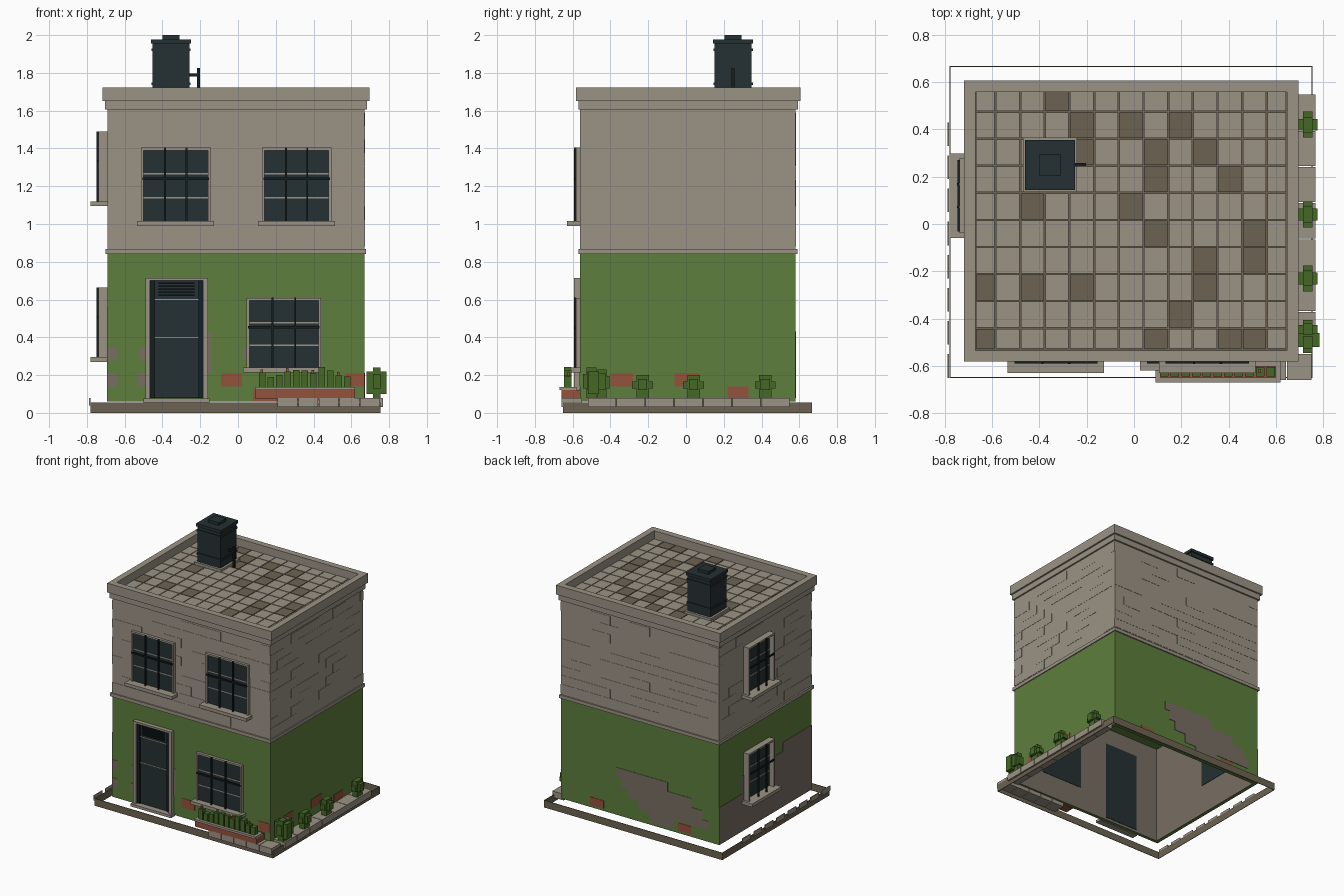
import bpy, bmesh, random
from mathutils import Matrix, Vector

random.seed(4)
old = bpy.data.objects.get("Cube")
if old:
    bpy.data.objects.remove(old, do_unlink=True)


def material(name, rgb):
    m = bpy.data.materials.new(name)
    m.use_nodes = True
    m.diffuse_color = (*rgb, 1)
    m.node_tree.nodes["Principled BSDF"].inputs["Base Color"].default_value = (*rgb, 1)
    return m


STONE = material("pale stone", (0.33, 0.29, 0.235))
EARTH = material("dark brown stone", (0.15, 0.125, 0.085))
GREEN = material("green paint", (0.11, 0.21, 0.045))
PLASTER = material("bare plaster", (0.19, 0.155, 0.125))
GLASS = material("dark slate", (0.018, 0.03, 0.032))
IRON = material("black iron", (0.008, 0.013, 0.014))
BRICK = material("red brick", (0.3, 0.085, 0.045))
LEAF = material("leaf green", (0.06, 0.14, 0.02))

parts = {}
X0, X1, Y0, Y1 = -0.69, 0.67, -0.56, 0.58  # outer wall faces


def box(part, mat, x0, x1, y0, y1, z0, z1):
    """Add a box to the named part."""
    bm, mats = parts.setdefault(part, (bmesh.new(), []))
    if mat not in mats:
        mats.append(mat)
    size = Vector((x1 - x0, y1 - y0, z1 - z0))
    mid = Vector((x0 + x1, y0 + y1, z0 + z1)) / 2
    made = bmesh.ops.create_cube(bm, size=1, matrix=Matrix.Translation(mid) @ Matrix.Diagonal((*size, 1)))
    for f in {f for v in made["verts"] for f in v.link_faces}:
        f.material_index = mats.index(mat)


def wall_box(part, mat, side, u0, u1, d0, d1, z0, z1):
    """Add a box by position along a wall and distance out of it."""
    if side == "front":
        box(part, mat, u0, u1, Y0 - d1, Y0 - d0, z0, z1)
    elif side == "back":
        box(part, mat, u0, u1, Y1 + d0, Y1 + d1, z0, z1)
    elif side == "left":
        box(part, mat, X1 + d0, X1 + d1, u0, u1, z0, z1)
    else:
        box(part, mat, X0 - d1, X0 - d0, u0, u1, z0, z1)


def ring(part, mat, x0, x1, y0, y1, z0, z1, t):
    """Add four walls around a rectangle."""
    box(part, mat, x0, x1, y0, y0 + t, z0, z1)
    box(part, mat, x0, x1, y1 - t, y1, z0, z1)
    box(part, mat, x0, x0 + t, y0 + t, y1 - t, z0, z1)
    box(part, mat, x1 - t, x1, y0 + t, y1 - t, z0, z1)


# Hollow walls, open at the bottom
T = 0.02
ring("upper_walls", STONE, X0, X1, Y0, Y1, 0.84, 1.62, T)
ring("lower_walls", GREEN, X0, X1, Y0, Y1, 0.06, 0.84, T)
ring("inner_lining", PLASTER, X0 + T, X1 - T, Y0 + T, Y1 - T, 0.06, 0.83, 0.005)
box("ceiling", GREEN, X0 + T, X1 - T, Y0 + T, Y1 - T, 0.83, 0.84)
ring("floor_band", STONE, X0 - 0.012, X1 + 0.008, Y0 - 0.01, Y1 + 0.01, 0.842, 0.868, 0.04)

# Shallow upper bricks in staggered courses
for side, u0, u1 in (("front", X0, X1), ("back", X0, X1), ("left", Y0, Y1), ("right", Y0, Y1)):
    for row in range(10):
        u = u0 - 0.085 * (row % 2)
        while u < u1:
            a, b = max(u, u0), min(u + 0.17, u1)
            if random.random() < 0.5 and b - a > 0.02:
                z = 0.88 + row * 0.071
                wall_box("wall_bricks", STONE, side, a, b, 0, 0.002, z, z + 0.07)
            u += 0.17

# Worn patches: side, start, end, bottom, top
bare = (("back", -0.25, 0.19, 0.36, 0.43), ("back", -0.45, 0.15, 0.29, 0.36),
        ("back", -0.55, 0.1, 0.22, 0.29), ("back", -0.6, 0, 0.15, 0.22),
        ("back", -0.3, -0.1, 0.08, 0.15), ("right", Y0, Y1, 0.06, 0.35),
        ("right", Y0, 0.3, 0.35, 0.49), ("right", Y0, -0.2, 0.49, 0.56),
        ("front", X0, -0.64, 0.28, 0.35), ("front", X0, -0.64, 0.14, 0.21),
        ("front", -0.53, -0.49, 0.14, 0.21), ("front", -0.52, -0.49, 0.28, 0.35),
        ("front", -0.165, -0.14, 0.21, 0.42), ("front", 0.03, 0.05, 0.28, 0.35))
red = (("front", -0.09, 0.02, 0.14, 0.21), ("front", 0.57, X1, 0.14, 0.21),
       ("front", 0.08, 0.62, 0.06, 0.13), ("left", -0.4, -0.28, 0.14, 0.21),
       ("left", -0.06, 0.07, 0.14, 0.21), ("left", 0.22, 0.33, 0.07, 0.14),
       ("back", 0.3, 0.42, 0.08, 0.14), ("back", -0.45, -0.34, 0.08, 0.14))
for mat, patches in ((PLASTER, bare), (BRICK, red)):
    for side, a, b, z0, z1 in patches:
        wall_box("worn_patches", mat, side, a, b, 0, 0.003, z0, z1)


def window(name, side, u0, u1, z0, z1, depth, sill):
    """Frame, pane, sill, glazing bars and an iron grille."""
    g = 0.014
    wall_box(name + "_pane", GLASS, side, u0, u1, 0, 0.01, z0, z1)
    for a, b, c, d in ((u0 - g, u0, z0, z1), (u1, u1 + g, z0, z1), (u0 - g, u1 + g, z1, z1 + g)):
        wall_box(name + "_frame", STONE, side, a, b, 0, depth, c, d)
    wall_box(name + "_sill", STONE, side, u0 - 0.034, u1 + 0.034, 0, sill, z0 - 0.025, z0)
    w, h = u1 - u0, z1 - z0
    for k in (1, 2):
        u, z = u0 + w * k / 3, z0 + h * k / 3
        wall_box(name + "_glazing", STONE, side, u0, u1, 0.01, 0.013, z - 0.004, z + 0.004)
        wall_box(name + "_grille", IRON, side, u - 0.005, u + 0.005, depth, depth + 0.01, z0, z1 + 0.015)
    z = z0 + h * 0.6
    wall_box(name + "_grille", IRON, side, u0 - 0.006, u1 + 0.006, depth, depth + 0.008, z - 0.006, z + 0.006)


window("upper_right_window", "front", -0.5, -0.16, 1.015, 1.39, 0.022, 0.07)
window("upper_left_window", "front", 0.14, 0.48, 1.015, 1.39, 0.022, 0.07)
window("lower_front_window", "front", 0.06, 0.425, 0.24, 0.595, 0.022, 0.06)
window("upper_side_window", "right", -0.025, 0.265, 1.12, 1.475, 0.048, 0.09)
window("lower_side_window", "right", -0.025, 0.265, 0.295, 0.65, 0.048, 0.09)

# Door with frame, rails and louvres
wall_box("door", GLASS, "front", -0.465, -0.185, 0, 0.012, 0.08, 0.7)
for a, b, c, d in ((-0.49, -0.465, 0.07, 0.715), (-0.185, -0.16, 0.07, 0.715), (-0.465, -0.185, 0.7, 0.715)):
    wall_box("door_frame", STONE, "front", a, b, 0, 0.032, c, d)
for u in (-0.452, -0.198):
    wall_box("door_stiles", IRON, "front", u - 0.012, u + 0.012, 0.012, 0.02, 0.08, 0.7)
for z in (0.4, 0.6):
    wall_box("door_rails", STONE, "front", -0.44, -0.21, 0.012, 0.015, z - 0.003, z + 0.003)
for k in range(5):
    z = 0.618 + k * 0.016
    wall_box("door_louvres", IRON, "front", -0.42, -0.23, 0.012, 0.02, z, z + 0.009)
wall_box("door_step", STONE, "front", -0.5, -0.15, 0, 0.05, 0.055, 0.075)

# Inside faces of the openings
for a, b, z0, z1 in ((-0.47, -0.18, 0.08, 0.7), (0.06, 0.425, 0.24, 0.595)):
    box("inner_panes", GLASS, a, b, Y0 + 0.025, Y0 + 0.028, z0, z1)
box("inner_panes", GLASS, X0 + 0.025, X0 + 0.028, -0.025, 0.265, 0.295, 0.65)

# Parapet and tiled roof
ring("parapet_lower", STONE, -0.705, 0.682, -0.57, 0.593, 1.605, 1.65, 0.04)
ring("parapet_upper", STONE, -0.718, 0.695, -0.582, 0.606, 1.65, 1.722, 0.048)
box("roof_deck", EARTH, -0.68, 0.655, -0.54, 0.57, 1.64, 1.655)
dark_tiles = ("3", "4 6 8", "4 7 9", "7 10", "2 6", "7 11", "9 11", "0 2 4 9", "8", "0 7 10 11")
for row, marks in enumerate(dark_tiles):
    for col in range(13):
        x0, x1 = max(-0.69 + col * 0.1043, -0.67), min(-0.69 + (col + 1) * 0.1043, 0.645)
        y1, y0 = min(0.588 - row * 0.1142, 0.565), max(0.588 - (row + 1) * 0.1142, -0.53)
        mat = EARTH if str(col) in marks.split() else STONE
        box("roof_tiles", mat, x0 + 0.003, x1 - 0.003, y0 + 0.003, y1 - 0.003, 1.655, 1.662)

# Water tank and pipe
cx, cy = -0.355, 0.25
for name, mat, r, z0, z1 in (("tank_plinth", STONE, 0.115, 1.66, 1.68), ("tank_body", GLASS, 0.098, 1.68, 1.96),
                             ("tank_lower_rim", GLASS, 0.104, 1.735, 1.75), ("tank_upper_rim", GLASS, 0.104, 1.915, 1.93),
                             ("tank_lid", GLASS, 0.106, 1.955, 1.978), ("tank_cap", GLASS, 0.045, 1.978, 2.0)):
    box(name, mat, cx - r, cx + r, cy - r, cy + r, z0, z1)
box("tank_pipe", IRON, -0.26, -0.205, cy - 0.008, cy + 0.008, 1.78, 1.796)
box("tank_pipe", IRON, -0.218, -0.202, cy - 0.008, cy + 0.008, 1.66, 1.825)

# Open ground skirt and paving
ring("ground_skirt", EARTH, -0.78, 0.755, -0.65, 0.668, 0, 0.056, 0.004)
for k in range(7):
    y = -0.52 + k * 0.153
    box("side_paving", STONE, X1, 0.768, y, y + 0.149, 0.03, 0.078)
for k in range(5):
    x = 0.21 + k * 0.109
    box("front_paving", STONE, x, x + 0.105, -0.66, -0.55, 0.03, 0.078)
for k in range(8):
    y = -0.65 + k * 0.14
    box("edge_stones", STONE, -0.788, -0.782, y, y + 0.1, 0.04, 0.078)

# Planter, hedge and flowers
box("planter", BRICK, 0.09, 0.62, -0.66, Y0, 0.075, 0.12)
ring("planter_coping", STONE, 0.09, 0.62, -0.67, -0.58, 0.12, 0.137, 0.022)
for k in range(11):
    x = 0.11 + k * 0.045
    top = 0.19 + random.random() * 0.055
    box("hedge", LEAF, x, x + 0.036, -0.645, -0.605, 0.115, top)
    if k % 3 == 0:
        box("flowers", BRICK, x + 0.01, x + 0.022, -0.63, -0.615, top, top + 0.018)


# Blocky shrubs along the side
def shrub(y, r, top):
    for dx, dy, z0, z1 in ((0.02, r * 0.6, 0.078, top), (0.04, r * 0.45, 0.12, top - 0.02), (0.02, r, 0.13, top - 0.035)):
        box("shrubs", LEAF, 0.735 - dx, 0.735 + dx, y - dy, y + dy, z0, z1)


for y in (-0.23, 0.04, 0.42):
    shrub(y, 0.055, 0.2)
shrub(-0.5, 0.045, 0.24)
shrub(-0.445, 0.04, 0.23)
box("shrubs", LEAF, 0.68, 0.785, -0.52, -0.46, 0.1, 0.22)

for name, (bm, mats) in parts.items():
    mesh = bpy.data.meshes.new(name)
    bm.to_mesh(mesh)
    bm.free()
    for m in mats:
        mesh.materials.append(m)
    bpy.context.collection.objects.link(bpy.data.objects.new(name, mesh))
